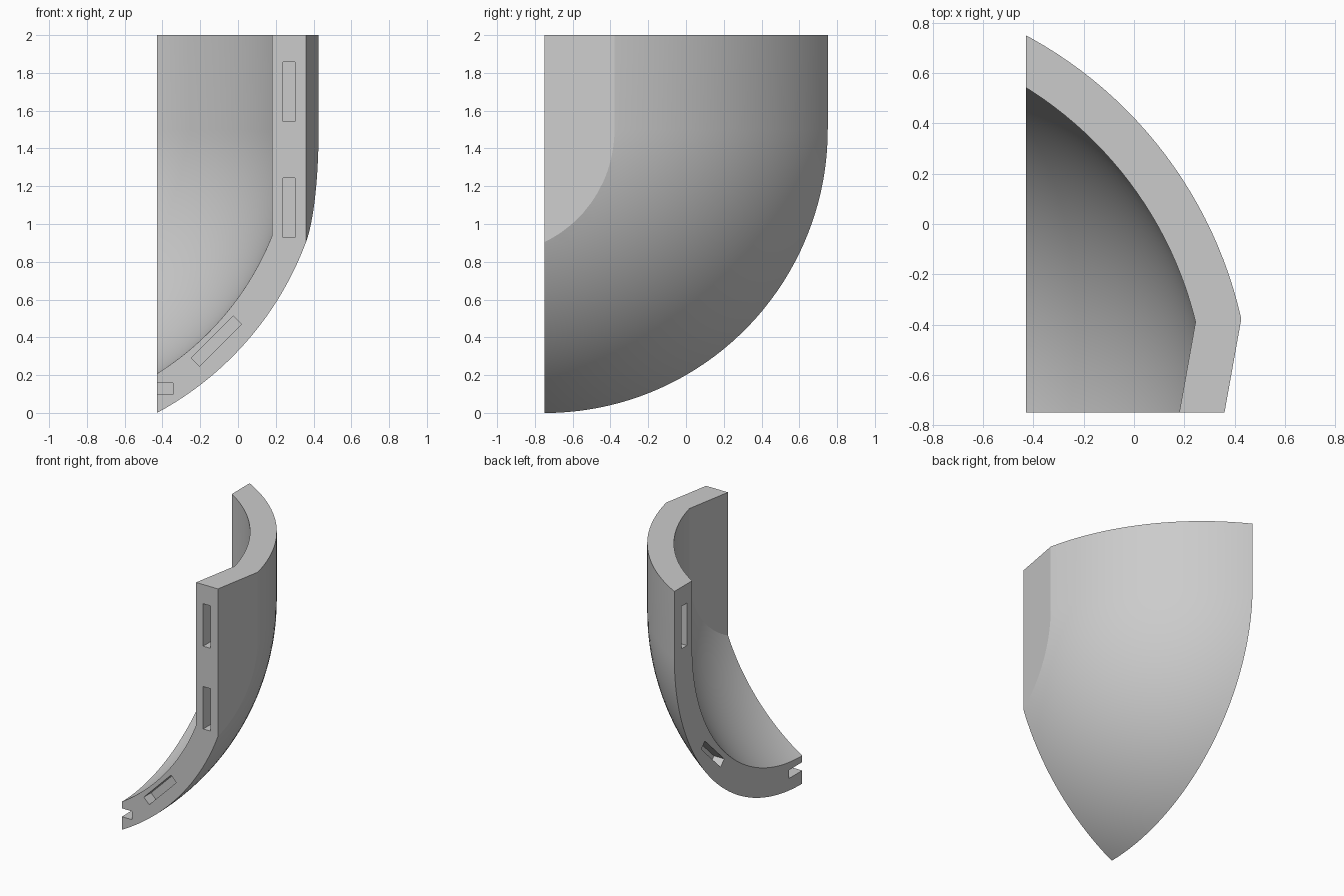
import bpy, bmesh, math
from mathutils import Vector, Matrix

if "Cube" in bpy.data.objects:
    bpy.data.objects.remove(bpy.data.objects["Cube"], do_unlink=True)

AXIS = Vector((-1.235, -0.75, 1.5))   # centre of the rounded bowl
RADIUS, WALL = 1.703, 0.18
SIDE, FRONT, TOP = -0.43, -0.75, 2.0  # flat mating planes
SLOT_LEN, SLOT_WIDTH, SLOT_DEPTH = 0.315, 0.062, 0.085

grey = bpy.data.materials.new("plain grey")
grey.use_nodes = True
grey.diffuse_color = (0.6, 0.6, 0.6, 1)
grey.node_tree.nodes["Principled BSDF"].inputs["Base Color"].default_value = (0.6, 0.6, 0.6, 1)


def make_object(name, bm):
    bmesh.ops.recalc_face_normals(bm, faces=bm.faces)
    mesh = bpy.data.meshes.new(name)
    bm.to_mesh(mesh)
    bm.free()
    mesh.materials.append(grey)
    obj = bpy.data.objects.new(name, mesh)
    bpy.context.collection.objects.link(obj)
    return obj


def slice_off(bm, point, normal):
    """Cut away everything on the normal's side and cap the hole."""
    geom = bm.verts[:] + bm.edges[:] + bm.faces[:]
    bmesh.ops.bisect_plane(bm, geom=geom, plane_co=point, plane_no=normal,
                           clear_outer=True, dist=1e-5)
    rim = [e for e in bm.edges if e.is_boundary]
    bmesh.ops.contextual_create(bm, geom=rim)


def bowl_solid(name, radius, inset, margin):
    """Round-bottomed cylinder trimmed by the flat planes."""
    bm = bmesh.new()
    steps, segments = 48, 180
    profile = [AXIS + Vector((radius, 0, 1))]
    for i in range(steps + 1):
        a = math.pi / 2 * i / steps
        profile.append(AXIS + Vector((radius * math.cos(a), 0, -radius * math.sin(a))))
    turn = Matrix.Rotation(math.pi / segments, 4, "Z")
    verts = [bm.verts.new(AXIS + turn @ (p - AXIS)) for p in profile]
    edges = [bm.edges.new(pair) for pair in zip(verts, verts[1:])]
    bmesh.ops.spin(bm, geom=verts + edges, cent=AXIS, axis=(0, 0, 1),
                   angle=2 * math.pi, steps=segments)
    bmesh.ops.remove_doubles(bm, verts=bm.verts, dist=1e-4)
    slice_off(bm, (0, 0, TOP + margin), (0, 0, 1))
    slice_off(bm, (SIDE - margin, 0, 0), (-1, 0, 0))
    slice_off(bm, (0, FRONT - margin, 0), (0, -1, 0))
    # slanted flat cheek
    slice_off(bm, (0.36 - inset, FRONT, 0), (0.39, -0.07, 0))
    return make_object(name, bm)


def slot_cutter(name, centre, size, axis, angle):
    bm = bmesh.new()
    bmesh.ops.create_cube(bm, size=1)
    bmesh.ops.scale(bm, vec=size, verts=bm.verts)
    matrix = Matrix.Translation(centre) @ Matrix.Rotation(math.radians(angle), 4, axis)
    bmesh.ops.transform(bm, matrix=matrix, verts=bm.verts)
    return make_object(name, bm)


def subtract(target, cutter):
    cutter.hide_render = True
    mod = target.modifiers.new("cut", "BOOLEAN")
    mod.operation, mod.solver, mod.object = "DIFFERENCE", "EXACT", cutter
    bpy.context.view_layer.objects.active = target
    bpy.ops.object.modifier_apply(modifier=mod.name)
    bpy.data.objects.remove(cutter, do_unlink=True)


# Curved shell wall
shell = bowl_solid("curved_shell", RADIUS, 0, 0)
subtract(shell, bowl_solid("hollow_cutter", RADIUS - WALL, WALL, 0.1))

# Alignment slots in the front edge: x, z, tilt
for x, z, tilt in [(0.27, 1.7, 0), (0.27, 1.085, 0), (-0.115, 0.38, 45)]:
    subtract(shell, slot_cutter("front_slot_cutter", (x, FRONT, z),
                                (SLOT_WIDTH, SLOT_DEPTH * 2, SLOT_LEN), "Y", tilt))

# Alignment slots in the side edge: y, z, tilt (the last is halved by the front plane)
for y, z, tilt in [(0.635, 1.7, 0), (0.3, 0.62, -46), (FRONT, 0.128, 90)]:
    subtract(shell, slot_cutter("side_slot_cutter", (SIDE, y, z),
                                (SLOT_DEPTH * 2, SLOT_WIDTH, SLOT_LEN), "X", tilt))

bpy.ops.object.select_all(action="DESELECT")
shell.select_set(True)
bpy.context.view_layer.objects.active = shell
bpy.ops.object.shade_smooth_by_angle(angle=math.radians(15))
